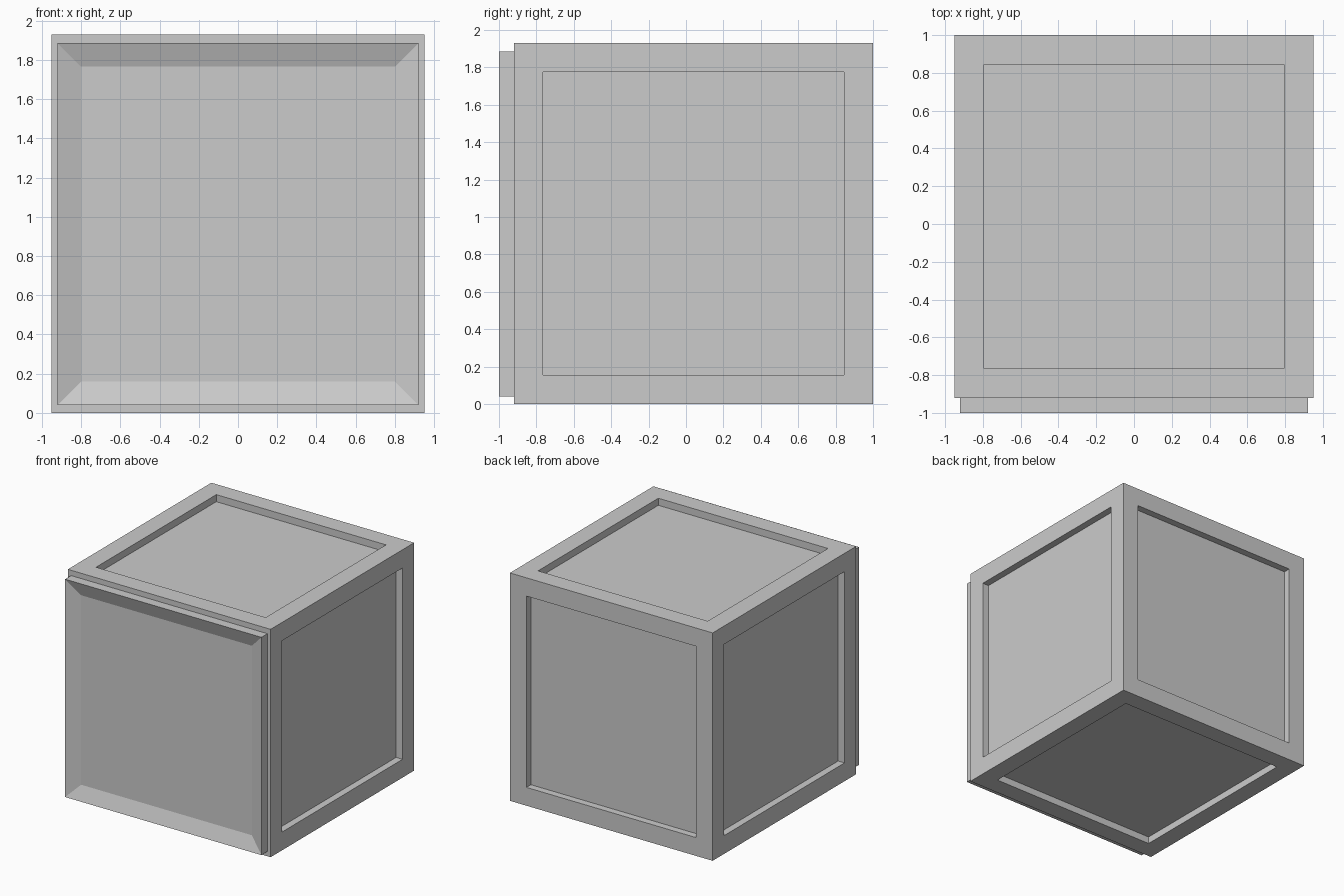
import bpy, bmesh

if "Cube" in bpy.data.objects:
    bpy.data.objects.remove(bpy.data.objects["Cube"])


def box(bm, lo, hi):
    """Add an axis-aligned box spanning lo..hi."""
    verts = bmesh.ops.create_cube(bm, size=1)["verts"]
    for v in verts:
        for i in range(3):
            v.co[i] = lo[i] if v.co[i] < 0 else hi[i]
    bm.normal_update()


def finish(bm, name):
    mesh = bpy.data.meshes.new(name)
    bm.to_mesh(mesh)
    bm.free()
    obj = bpy.data.objects.new(name, mesh)
    bpy.context.collection.objects.link(obj)
    return obj


RAIL = 0.155    # width of the crate frame
DEPTH = 0.06    # panel recess

# Crate body: recessed panels on every face except the front
bm = bmesh.new()
box(bm, (-0.95, -0.92, 0), (0.95, 1, 1.93))
panels = [f for f in bm.faces if f.normal.y > -0.5]
bmesh.ops.inset_individual(bm, faces=panels, thickness=RAIL, use_even_offset=True)
frame = [f for f in bm.faces if f not in panels and abs(f.normal.z) < 0.5]
bmesh.ops.inset_individual(bm, faces=panels, thickness=0, depth=-DEPTH)

# Seam where the corner posts stand on the base rails
geom = frame + list({e for f in frame for e in f.edges}) + list({v for f in frame for v in f.verts})
bmesh.ops.bisect_plane(bm, geom=geom, dist=1e-4, plane_co=(0, 0, RAIL), plane_no=(0, 0, 1))
bm.normal_update()
seam = [e for e in bm.edges
        if all(abs(v.co.z - RAIL) < 1e-3 for v in e.verts)
        and len(e.link_faces) == 2 and e.calc_face_angle(1) < 0.01
        and abs(e.link_faces[0].normal.z) < 0.5]
bmesh.ops.split_edges(bm, edges=seam)
finish(bm, "crate_body")

# Front lid: shallow slab with a bevelled dish
bm = bmesh.new()
box(bm, (-0.92, -1, 0.04), (0.92, -0.92, 1.885))
front = [f for f in bm.faces if f.normal.y < -0.5]
bmesh.ops.inset_individual(bm, faces=front, thickness=0.12, depth=-0.043, use_even_offset=True)
finish(bm, "front_lid")
